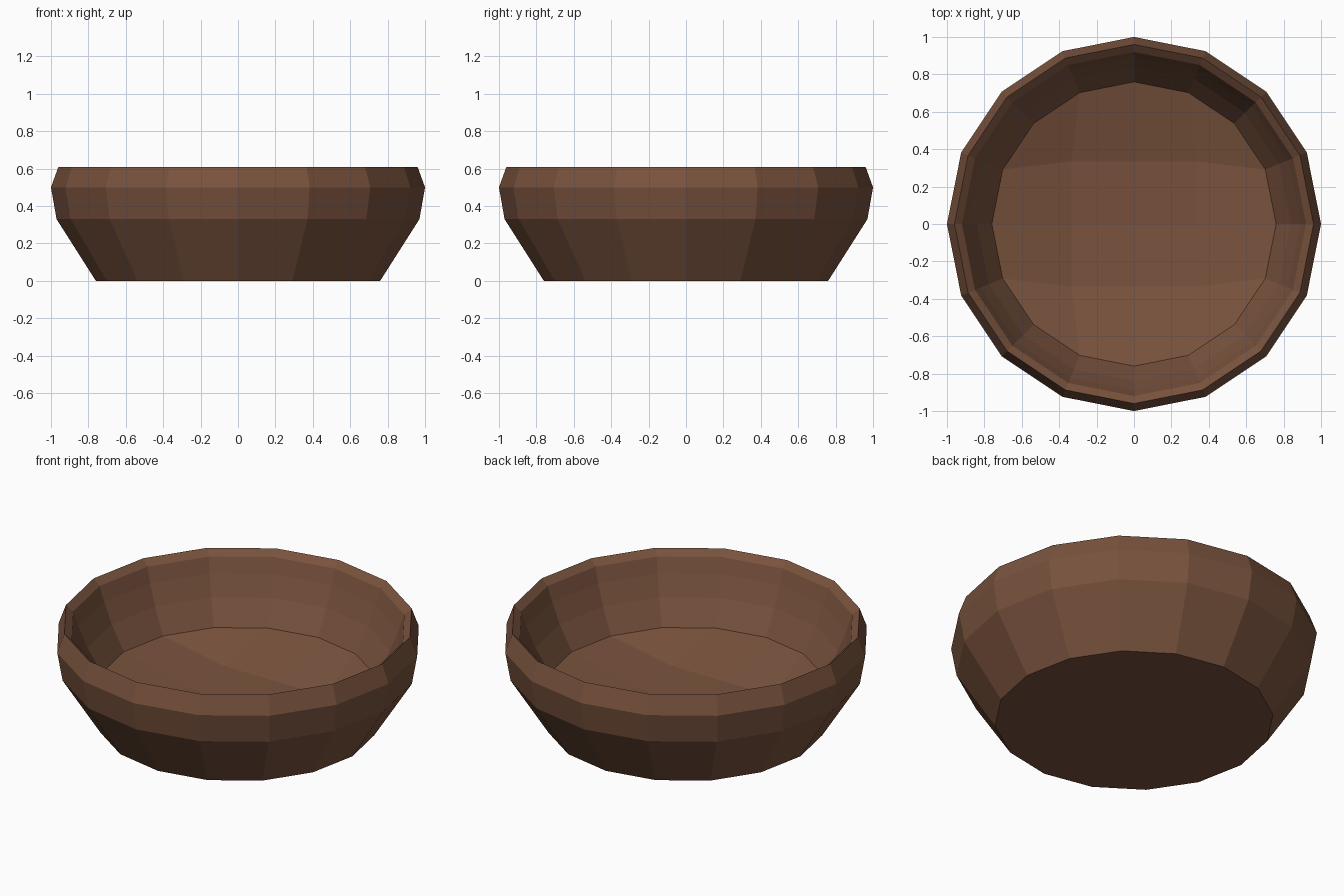
import bpy, bmesh, math

if "Cube" in bpy.data.objects:
    bpy.data.objects.remove(bpy.data.objects["Cube"])

# Low-poly wooden bowl: a 16-sided lathe of one closed wall profile
SIDES = 16
PROFILE = [(0.76, 0.0), (0.97, 0.33), (1.0, 0.50), (0.96, 0.61),    # outside
           (0.92, 0.575), (0.89, 0.487), (0.84, 0.367), (0.76, 0.222)]  # inside
MID, MID_Z, CENTRE_Z = 0.335, 0.125, 0.10   # dished floor grid

wood = bpy.data.materials.new("brown wood")
wood.diffuse_color = (0.19, 0.085, 0.047, 1)
wood.use_nodes = True
wood.node_tree.nodes["Principled BSDF"].inputs["Base Color"].default_value = wood.diffuse_color


def dished_floor(bm, ring):
    """Fill the 16-sided ring with a 4 x 4 grid of faces that sags in the middle."""
    n = len(ring)
    grid = {}
    corners = [(4, 4), (0, 4), (0, 0), (4, 0)]           # at 45, 135, 225, 315 degrees
    for k in range(4):
        (x0, y0), (x1, y1) = corners[k], corners[(k + 1) % 4]
        for s in range(4):
            cell = (x0 + (x1 - x0) * s // 4, y0 + (y1 - y0) * s // 4)
            grid[cell] = ring[(2 + 4 * k + s) % n]
    for i in range(1, 4):
        for j in range(1, 4):
            x, y = (i - 2) * MID, (j - 2) * MID
            z = CENTRE_Z if i == j == 2 else MID_Z
            grid[i, j] = bm.verts.new((x, y, z))
    for i in range(4):
        for j in range(4):
            bm.faces.new((grid[i, j], grid[i + 1, j], grid[i + 1, j + 1], grid[i, j + 1]))


def lathe(name, profile, sides, mat):
    bm = bmesh.new()
    rings = [[bm.verts.new((r * math.cos(2 * math.pi * i / sides),
                            r * math.sin(2 * math.pi * i / sides), z))
              for i in range(sides)] for r, z in profile]
    for a, b in zip(rings, rings[1:]):
        for i in range(sides):
            j = (i + 1) % sides
            bm.faces.new((a[i], a[j], b[j], b[i]))
    # underside and inner floor
    bm.faces.new(rings[0][::-1])
    dished_floor(bm, rings[-1])
    bmesh.ops.recalc_face_normals(bm, faces=bm.faces)
    me = bpy.data.meshes.new(name)
    bm.to_mesh(me)
    bm.free()
    me.materials.append(mat)
    ob = bpy.data.objects.new(name, me)
    bpy.context.collection.objects.link(ob)
    return ob


lathe("bowl", PROFILE, SIDES, wood)
